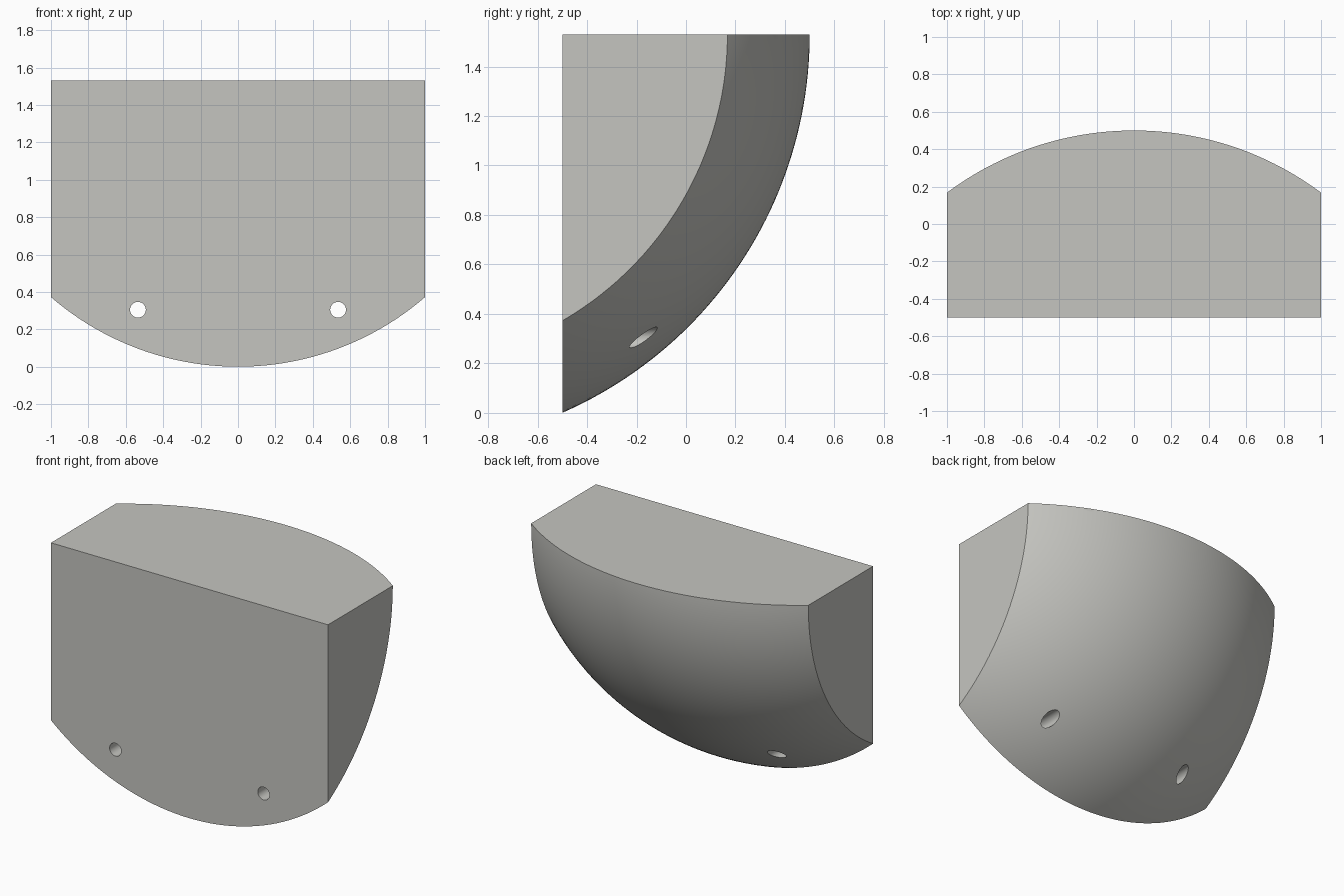
import bpy, math

if "Cube" in bpy.data.objects:
    bpy.data.objects.remove(bpy.data.objects["Cube"])

TOP = 1.53                 # height of the flat top
R = 1.67                   # radius of the rounded back
CENTRE = (0, 0.5 - R, TOP)

grey = bpy.data.materials.new("light_grey")
grey.diffuse_color = (0.56, 0.56, 0.53, 1)
grey.use_nodes = True
grey.node_tree.nodes["Principled BSDF"].inputs["Base Color"].default_value = grey.diffuse_color


def finish(name):
    ob = bpy.context.object
    ob.name = name
    bpy.ops.object.transform_apply(location=True, rotation=True, scale=True)
    ob.data.materials.append(grey)
    return ob


def cut(target, tool, operation):
    bpy.ops.object.select_all(action='DESELECT')
    bpy.context.view_layer.objects.active = target
    target.select_set(True)
    mod = target.modifiers.new("cut", 'BOOLEAN')
    mod.operation, mod.object, mod.solver = operation, tool, 'EXACT'
    bpy.ops.object.modifier_apply(modifier=mod.name)
    bpy.data.objects.remove(tool)


# Block: flat front, top and sides
bpy.ops.mesh.primitive_cube_add(size=1, location=(0, 0.25, TOP / 2 - 0.1))
bpy.context.object.scale = (2, 1.5, TOP + 0.2)
block = finish("rounded_block")

# Ball that rounds the back and underside, pole pointing backwards
bpy.ops.mesh.primitive_uv_sphere_add(segments=192, ring_count=128, radius=R,
                                     location=CENTRE,
                                     rotation=(math.pi / 2, 0, 0))
ball = finish("rounding_ball")
cut(block, ball, 'INTERSECT')

# Two straight holes from front to back
for x in (-0.535, 0.535):
    bpy.ops.mesh.primitive_cylinder_add(vertices=48, radius=0.042, depth=3,
                                        location=(x, 0, 0.305),
                                        rotation=(math.pi / 2, 0, 0))
    cut(block, finish("hole_cutter"), 'DIFFERENCE')

# One colour, smooth dome with crisp edges
block.data.materials.clear()
block.data.materials.append(grey)
for p in block.data.polygons:
    p.material_index = 0
bpy.ops.object.select_all(action='DESELECT')
block.select_set(True)
bpy.context.view_layer.objects.active = block
bpy.ops.object.shade_smooth_by_angle(angle=math.radians(25))
